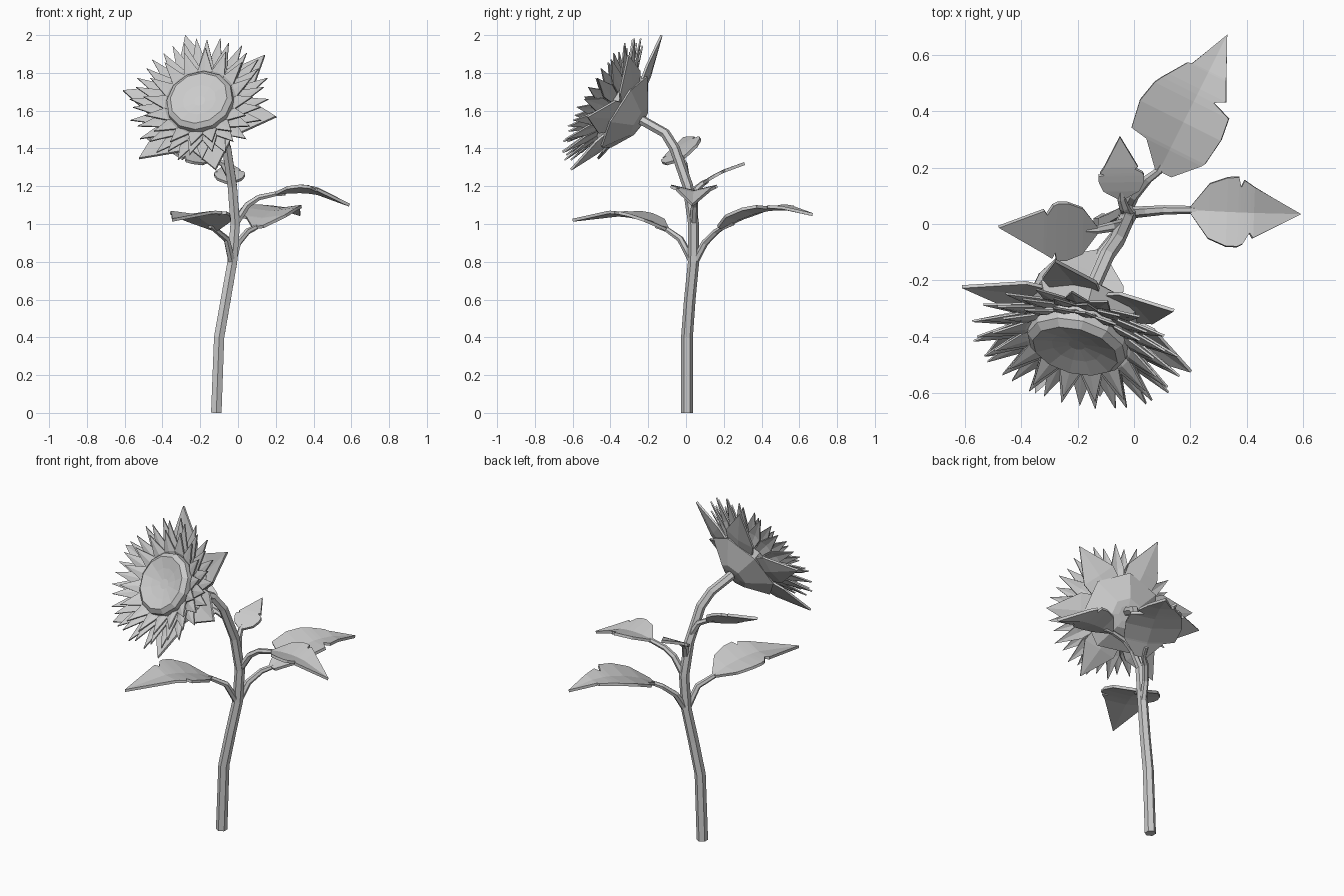
import bpy, bmesh
from math import sin, cos, tau, radians
from mathutils import Vector

if "Cube" in bpy.data.objects:
    bpy.data.objects.remove(bpy.data.objects["Cube"], do_unlink=True)

grey = bpy.data.materials.new("light_grey")
grey.use_nodes = True
grey.diffuse_color = (0.6, 0.6, 0.6, 1)
grey.node_tree.nodes["Principled BSDF"].inputs["Base Color"].default_value = (0.6, 0.6, 0.6, 1)

UP = Vector((0, 0, 1))
# Flower head frame: centre, facing direction, sideways and upward axes
C = Vector((-0.195, -0.40, 1.635))
N = Vector((-0.22, -0.83, 0.51)).normalized()
U = UP.cross(N).normalized()
V = N.cross(U)


def link(name, mesh):
    mesh.materials.clear()
    mesh.materials.append(grey)
    ob = bpy.data.objects.new(name, mesh)
    bpy.context.collection.objects.link(ob)
    return ob


def finish(name, bm, thickness=0):
    mesh = bpy.data.meshes.new(name)
    bmesh.ops.remove_doubles(bm, verts=bm.verts, dist=0.0001)
    bmesh.ops.recalc_face_normals(bm, faces=bm.faces)
    bm.to_mesh(mesh)
    bm.free()
    ob = link(name, mesh)
    if thickness:
        mod = ob.modifiers.new("thickness", "SOLIDIFY")
        mod.thickness = thickness
        mod.offset = 0


def tube(name, points, radius, end_radius):
    """Six-sided tapering tube along a path."""
    curve = bpy.data.curves.new(name + "_path", "CURVE")
    curve.dimensions = "3D"
    curve.bevel_depth = 1
    curve.bevel_resolution = 1
    curve.use_fill_caps = True
    spline = curve.splines.new("POLY")
    spline.use_smooth = False
    spline.points.add(len(points) - 1)
    for i, p in enumerate(points):
        spline.points[i].co = (*p, 1)
        spline.points[i].radius = radius + (end_radius - radius) * i / (len(points) - 1)
    helper = bpy.data.objects.new(name + "_path", curve)
    bpy.context.collection.objects.link(helper)
    bpy.context.view_layer.update()
    mesh = bpy.data.meshes.new_from_object(
        helper.evaluated_get(bpy.context.evaluated_depsgraph_get()))
    bpy.data.objects.remove(helper, do_unlink=True)
    for f in mesh.polygons:
        f.use_smooth = False
    link(name, mesh)


def strip(bm, rows):
    """Blade made of left, middle and right points per row."""
    rows = [[bm.verts.new(p) for p in row] for row in rows]
    for a, b in zip(rows, rows[1:]):
        for i in (0, 1):
            bm.faces.new((a[i], a[i + 1], b[i + 1], b[i]))


def head_point(angle, r, d):
    return C + (U * cos(angle) + V * sin(angle)) * r + N * d


def lathe(name, profile, sides):
    """Closed round body in the flower head frame, profile of (depth, radius)."""
    bm = bmesh.new()
    rings = [[bm.verts.new(head_point(tau * (i / sides + 0.25), r, d)) for i in range(sides)]
             for d, r in profile]
    for a, b in zip(rings, rings[1:]):
        for i in range(sides):
            j = (i + 1) % sides
            bm.faces.new((a[i], a[j], b[j], b[i]))
    bm.faces.new(rings[0])
    bm.faces.new(rings[-1])
    finish(name, bm)


def petal_ring(name, blades, shape, ridge, thickness):
    """Ring of pointed blades given as (angle, length scale), shape rows of (radius, depth, half width)."""
    bm = bmesh.new()
    for a, scale in blades:
        side = V * cos(a) - U * sin(a)
        strip(bm, [(head_point(a, r * scale, d) - side * w,
                    head_point(a, r * scale, d + (ridge if w else 0)),
                    head_point(a, r * scale, d) + side * w) for r, d, w in shape])
    finish(name, bm, thickness)


# Leaf outlines: position along the leaf, left width, right width (with torn notches)
OUTLINE = [(0, .1, .1), (.16, .78, .78), (.32, .98, .98), (.42, 1, .98), (.44, .72, .95),
           (.47, .92, .9), (.53, .8, .58), (.56, .74, .72), (1, 0, 0)]
BROAD = [(0, .1, .3), (.155, .56, .78), (.175, .95, .82), (.36, 1.05, .9), (.51, .94, .84),
         (.56, .85, .4), (.6, .76, .63), (.72, .5, .43), (.73, .4, .42), (1, 0, 0)]


def leaf(name, stalk, base, mid, tip, half, lift=0.02, roll=0, outline=OUTLINE):
    """Arched leaf with its stalk."""
    base, mid, tip = Vector(base), Vector(mid), Vector(tip)
    side = (tip - base).cross(UP).normalized()
    side = (side + UP * roll).normalized() * half
    ctrl = mid * 2 - (base + tip) / 2
    rows = []
    for t, wl, wr in outline:
        p = base * (1 - t) ** 2 + ctrl * (2 * t * (1 - t)) + tip * t * t
        rows.append((p - side * wl + UP * lift * wl, p, p + side * wr + UP * lift * wr))
    bm = bmesh.new()
    strip(bm, rows)
    finish(name, bm, 0.016)
    tube(name + "_stalk", [*stalk, base, base.lerp(mid, 0.25)], 0.021, 0.012)


# Main stem
tube("stem", [(-.115, .005, 0), (-.1, .005, .4), (-.065, .02, .6), (-.03, .04, .8),
              (-.015, .04, 1), (-.03, .01, 1.2), (-.06, -.06, 1.4), (-.095, -.11, 1.48),
              (-.15, -.234, 1.55)], 0.032, 0.026)

# Leaves with their stalks
leaf("back_leaf", [(-.03, .04, .79), (0, .1, .9), (.05, .16, .96)],
     (.09, .19, .98), (.21, .43, 1.075), (.33, .67, 1.05), .165, outline=BROAD)
leaf("front_leaf", [(-.03, .04, .79), (-.06, -.03, .92)],
     (-.12, -.1, .97), (-.23, -.33, 1.045), (-.35, -.6, 1.02), .165)
leaf("left_leaf", [(-.015, .04, 1), (.05, .045, 1.1), (.11, .05, 1.14)],
     (.2, .05, 1.16), (.4, .04, 1.165), (.59, .035, 1.1), .125, .03)
leaf("right_leaf", [(-.035, 0, 1.24), (-.08, -.01, 1.32)],
     (-.13, -.02, 1.345), (-.3, -.025, 1.405), (-.48, -.01, 1.455), .12, 0, .6)
leaf("small_back_leaf", [(-.02, .03, 1.12), (-.035, .06, 1.19)],
     (-.045, .09, 1.215), (-.045, .19, 1.275), (-.05, .31, 1.32), .082, 0)

# Flower head: green cup, seed disc, sepals and petal layers
lathe("flower_cup", [(-.19, .05), (-.185, .09), (-.1, .23), (-.04, .19)], 7)
lathe("seed_disc", [(-.05, .17), (-.01, .185), (.04, .18), (.062, .155),
                    (.045, .09), (.035, .03)], 12)
petal_ring("sepals", [(radians(a), s) for a, s in
                      ((-9, .95), (46, .98), (109, 1.04), (168, 1.03), (227, 1), (288, .93))],
           [(.16, -.09, .09), (.25, -.07, .1), (.443, -.02, 0)], -.012, .012)
LAYERS = [("outer_petals", 18, .38, .05, -.06), ("middle_petals", 18, .355, .07, -.05),
          ("inner_petals", 16, .3, .075, -.04)]
for k, (name, count, reach, tip_depth, root_depth) in enumerate(LAYERS):
    petal_ring(name, [(tau * (i + k / 2) / count, 1) for i in range(count)],
               [(.13, root_depth, .02), (reach * .64, (root_depth + tip_depth) / 2, .04),
                (reach, tip_depth, 0)], .008, .008)
